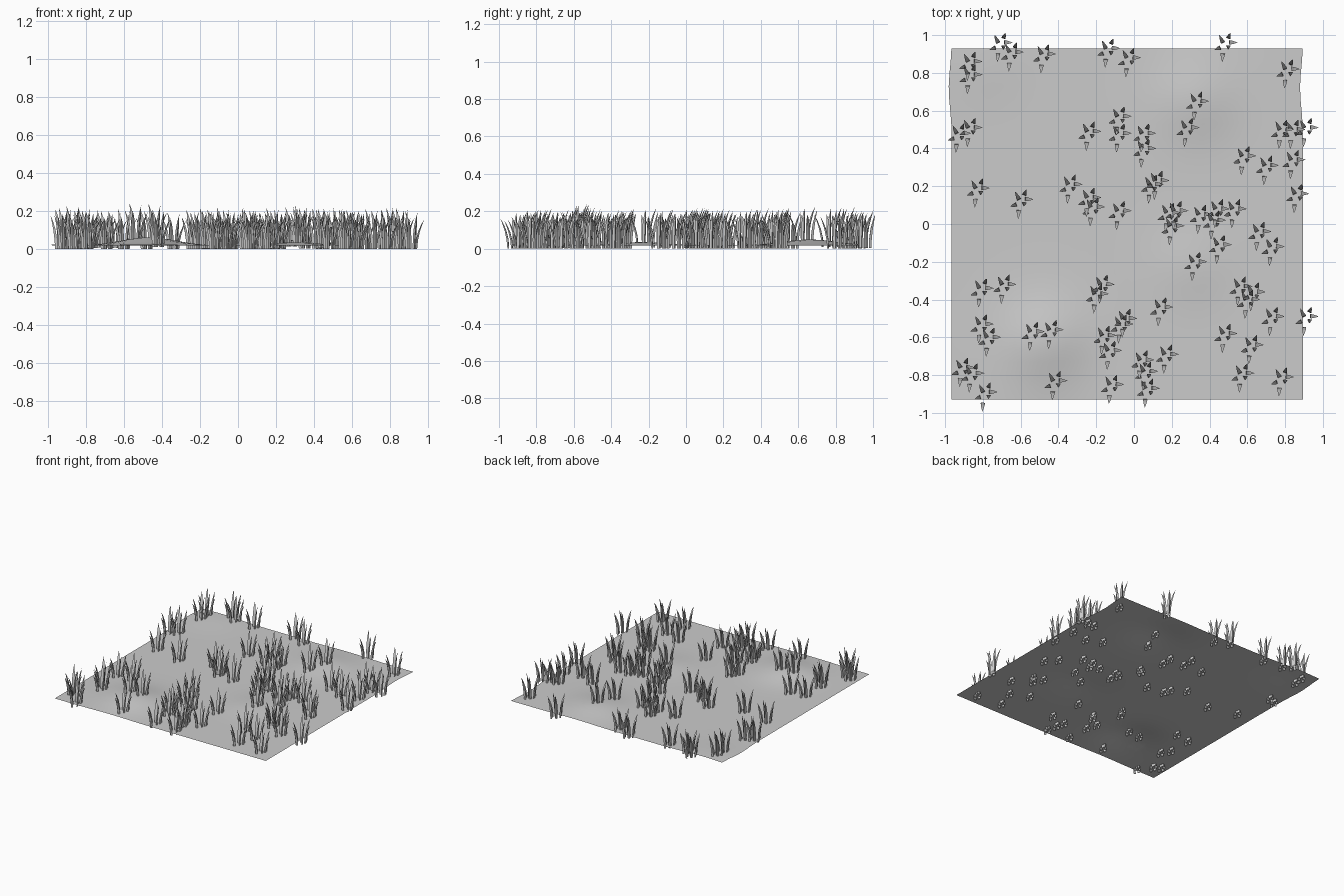
import bpy, bmesh, random
from math import exp
from mathutils import Vector

random.seed(4)

# low mounds: x, y, height, radius
MOUNDS = [(-0.47, -0.62, 0.045, 0.20), (0.32, 0.66, 0.032, 0.20),
          (0.30, -0.22, 0.018, 0.18), (-0.8, 0.85, 0.012, 0.2)]


def ground_z(x, y):
    return 0.018 + sum(h * exp(-((x - a) ** 2 + (y - b) ** 2) / r ** 2)
                       for a, b, h, r in MOUNDS)


# ground sheet, gently uneven along its sides
bm = bmesh.new()
bmesh.ops.create_grid(bm, x_segments=28, y_segments=28, size=1)
for v in bm.verts:
    x, y = -0.035 + v.co.x * 0.93, v.co.y * 0.928
    bulge = 0.016 * exp(-((y - 0.72) / 0.14) ** 2) * abs(v.co.x) ** 4
    v.co = (x - bulge, y, ground_z(x, y))
me = bpy.data.meshes.new("ground")
bm.to_mesh(me)
bm.free()
for p in me.polygons:
    p.use_smooth = True
bpy.context.collection.objects.link(bpy.data.objects.new("ground", me))


# one curved three-sided blade, from base to tip
def blade(bm, base, tip, height):
    base, tip = Vector((*base, 0)), Vector((*tip, 0))
    out = tip - base
    d = out.normalized()
    side = Vector((-d.y, d.x, 0))
    rings = []
    for t, w in ((0, 0.010), (0.3, 0.0115), (0.58, 0.010), (0.82, 0.006)):
        c = base + out * t ** 2.2 + Vector((0, 0, height * t))
        rings.append([bm.verts.new(c + o) for o in
                      (side * w, d * w * 0.9, -side * w)])
    end = bm.verts.new(tip + Vector((0, 0, height)))
    for lo, hi in zip(rings, rings[1:]):
        for i in range(3):
            j = (i + 1) % 3
            bm.faces.new((lo[i], lo[j], hi[j], hi[i]))
    for i in range(3):
        bm.faces.new((rings[-1][i], rings[-1][(i + 1) % 3], end))


# shared tuft mesh
bm = bmesh.new()
for b in [((-0.008, 0.018), (-0.030, 0.062), 0.20),
          ((0.022, 0.022), (0.068, 0.020), 0.155),
          ((-0.022, -0.006), (-0.055, -0.018), 0.165),
          ((0.012, -0.006), (0.032, 0.004), 0.19),
          ((-0.010, -0.036), (-0.013, -0.083), 0.16),
          ((0.018, 0.042), (0.030, 0.072), 0.18)]:
    blade(bm, *b)
bmesh.ops.recalc_face_normals(bm, faces=bm.faces)
tuft = bpy.data.meshes.new("grass_tuft")
bm.to_mesh(tuft)
bm.free()

# tuft positions, back to front
SPOTS = [
    (-.71, .94), (-.65, .89), (-.48, .88), (-.14, .91), (-.03, .86), (.48, .94),
    (.81, .80), (-.87, .84), (-.87, .77), (.33, .63), (.28, .49), (-.24, .47),
    (-.08, .55), (-.08, .46), (.05, .46), (.05, .38), (-.87, .49), (-.93, .46),
    (.78, .48), (.84, .48), (.91, .49), (.58, .34), (.70, .29), (.84, .32),
    (.86, .14), (-.34, .19), (-.83, .17), (-.60, .11), (-.24, .12), (-.22, .07),
    (.09, .19), (.12, .21), (-.08, .05), (.18, .04), (.22, .05), (.20, -.03),
    (.35, .03), (.44, .06), (.53, .06), (.42, .00), (.45, -.13), (.66, -.06),
    (.73, -.14), (.32, -.22), (-.81, -.36), (-.69, -.34), (-.17, -.34),
    (-.20, -.39), (.14, -.46), (.56, -.35), (.63, -.38), (.60, -.42),
    (.73, -.51), (.91, -.51), (-.81, -.55), (-.77, -.62), (-.54, -.59),
    (-.44, -.58), (-.05, -.52), (-.07, -.55), (-.16, -.61), (.48, -.60),
    (.62, -.66), (-.13, -.69), (-.91, -.78), (-.86, -.81), (.04, -.74),
    (.17, -.71), (.06, -.80), (.57, -.81), (.78, -.83), (-.42, -.85),
    (-.12, -.87), (-.79, -.91)]
for n, (x, y) in enumerate(SPOTS + [(.07, -.89)]):
    ob = bpy.data.objects.new(f"grass_tuft_{n}", tuft)
    ob.location = (x, y, ground_z(x, y) - 0.018)
    ob.scale.z = random.uniform(0.95, 1.1)
    bpy.context.collection.objects.link(ob)
